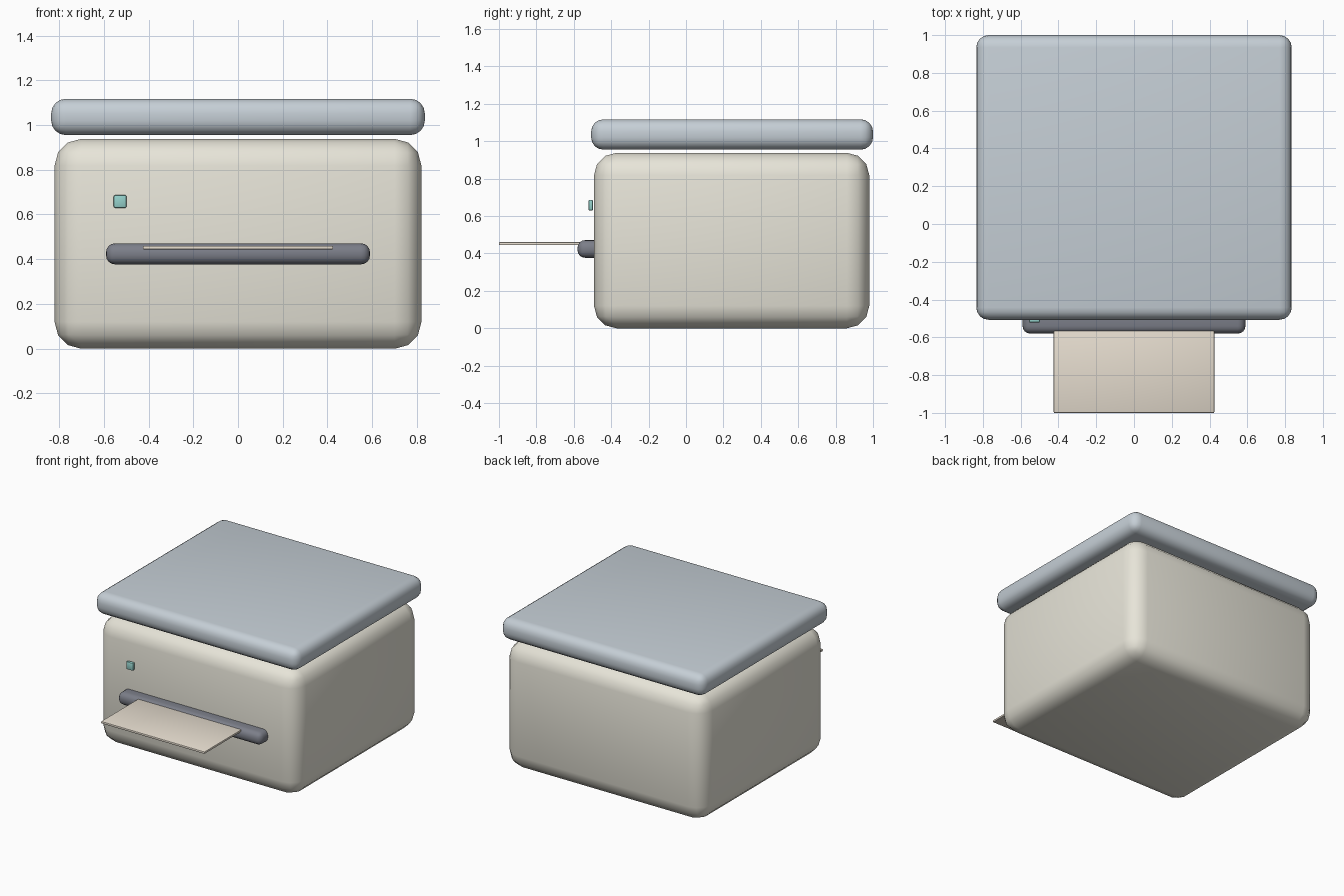
import bpy
from math import radians

if "Cube" in bpy.data.objects:
    bpy.data.objects.remove(bpy.data.objects["Cube"])


def material(name, rgb):
    m = bpy.data.materials.new(name)
    m.diffuse_color = (*rgb, 1)
    m.use_nodes = True
    m.node_tree.nodes["Principled BSDF"].inputs["Base Color"].default_value = m.diffuse_color
    return m


def rounded_box(name, x, y, z, radius, segments, mat):
    """Box from (min, max) ranges with rounded edges."""
    ranges = (x, y, z)
    bpy.ops.mesh.primitive_cube_add(size=1, location=[(a + b) / 2 for a, b in ranges])
    ob = bpy.context.object
    ob.name = name
    ob.scale = [b - a for a, b in ranges]
    bpy.ops.object.transform_apply(location=False, rotation=False, scale=True)
    bev = ob.modifiers.new("round", 'BEVEL')
    bev.width = radius
    bev.segments = segments
    bev.limit_method = 'NONE'
    bpy.ops.object.modifier_apply(modifier="round")
    bpy.ops.object.shade_smooth_by_angle(angle=radians(40))
    ob.data.materials.append(mat)
    return ob


cream = material("cream", (0.80, 0.78, 0.69))
blue_grey = material("blue_grey", (0.56, 0.62, 0.67))
dark = material("dark", (0.20, 0.21, 0.25))
tan = material("paper_tan", (0.80, 0.73, 0.63))
teal = material("teal", (0.30, 0.64, 0.60))

# main housing and the lid floating just above it
rounded_box("body", (-0.82, 0.82), (-0.492, 0.98), (0, 0.938), 0.12, 3, cream)
rounded_box("lid", (-0.835, 0.835), (-0.507, 1.0), (0.955, 1.117), 0.065, 4, blue_grey)

# output slot with the sheet coming out
rounded_box("output_slot", (-0.59, 0.59), (-0.58, -0.44), (0.377, 0.471), 0.04, 4, dark)
rounded_box("paper_sheet", (-0.425, 0.425), (-1.0, -0.52), (0.444, 0.46), 0.004, 2, tan)

# status button
rounded_box("button", (-0.556, -0.498), (-0.522, -0.497), (0.629, 0.687), 0.008, 2, teal)
